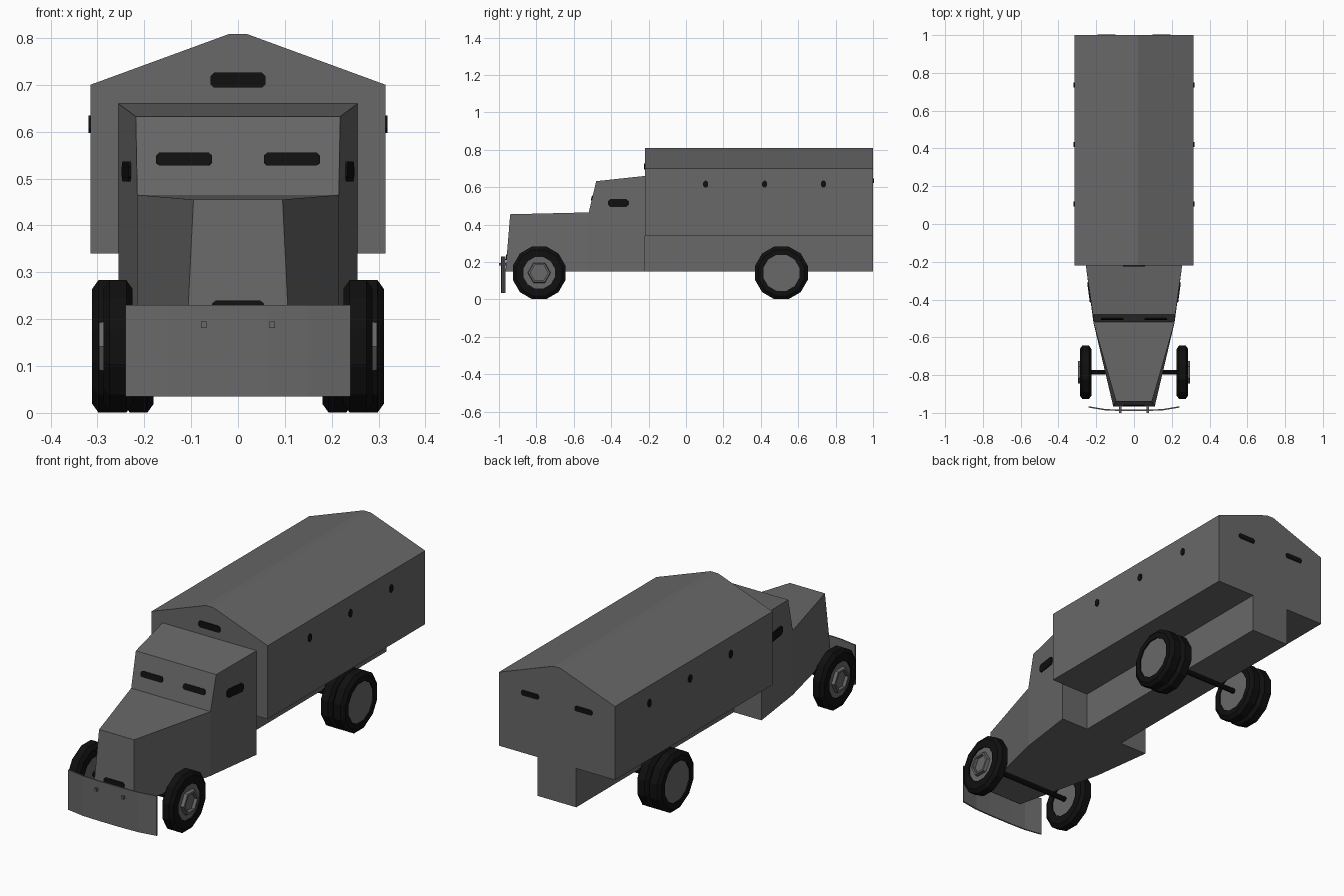
import bpy, bmesh, math
from mathutils import Vector, Matrix

if "Cube" in bpy.data.objects:
    bpy.data.objects.remove(bpy.data.objects["Cube"])


def material(name, rgb):
    m = bpy.data.materials.new(name)
    m.diffuse_color = (*rgb, 1)
    m.use_nodes = True
    m.node_tree.nodes["Principled BSDF"].inputs["Base Color"].default_value = m.diffuse_color
    return m


GREY = material("armour grey", (0.142, 0.138, 0.142))
BLACK = material("rubber black", (0.005, 0.005, 0.005))


def build(name, verts, faces, mat):
    bm = bmesh.new()
    vs = [bm.verts.new(v) for v in verts]
    for f in faces:
        bm.faces.new([vs[i] for i in f])
    bmesh.ops.recalc_face_normals(bm, faces=bm.faces)
    me = bpy.data.meshes.new(name)
    bm.to_mesh(me)
    bm.free()
    me.materials.append(mat)
    ob = bpy.data.objects.new(name, me)
    bpy.context.collection.objects.link(ob)
    return ob


def prism(name, outline, offset, mat):
    """Extrude a closed 3D outline along an offset vector."""
    n = len(outline)
    a = [Vector(p) for p in outline]
    verts = a + [p + Vector(offset) for p in a]
    faces = [range(n), range(n, 2 * n)]
    faces += [(i, (i + 1) % n, (i + 1) % n + n, i + n) for i in range(n)]
    return build(name, verts, faces, mat)


def lathe(name, profile, y, z, mat, sides=12, closed=False):
    """Turn an (x, radius) profile around an axle line along x."""
    n = len(profile)
    verts, faces = [], []
    for s in range(sides):
        t = 2 * math.pi * (s + 0.5) / sides
        verts += [(x, y + r * math.sin(t), z + r * math.cos(t)) for x, r in profile]
    for s in range(sides):
        p, q = s * n, (s + 1) % sides * n
        for i in range(n if closed else n - 1):
            j = (i + 1) % n
            faces.append((p + i, p + j, q + j, q + i))
    if not closed:
        faces += [[s * n for s in range(sides)], [s * n + n - 1 for s in range(sides)]]
    return build(name, verts, faces, mat)


def slit(name, centre, u, v, w, h):
    """Thin black viewing slit with clipped corners, lying along u and v."""
    c, u, v = Vector(centre), Vector(u).normalized(), Vector(v).normalized()
    n = u.cross(v) * 0.004
    k = h * 0.25
    a, b = w / 2, h / 2
    pts = [(-a, -b + k), (-a + k, -b), (a - k, -b), (a, -b + k),
           (a, b - k), (a - k, b), (-a + k, b), (-a, b - k)]
    return prism(name, [c + u * p + v * q - n for p, q in pts], n * 2, BLACK)


# Cargo body with pitched roof, and narrow lower hull
roof = [(-.315, .34), (.315, .34), (.315, .70), (.02, .808), (-.02, .808), (-.315, .70)]
prism("cargo_body", [(x, -.22, z) for x, z in roof], (0, 1.22, 0), GREY)
hull = [(-.105, .15), (.105, .15), (.105, .34), (-.105, .34)]
prism("lower_hull", [(x, -.22, z) for x, z in hull], (0, 1.22, 0), GREY)

# Cab and tapered bonnet: (y, z, half width) outline, mirrored
cab = [(-.22, .15, .255), (-.52, .15, .215), (-.965, .15, .11), (-.94, .455, .095),
       (-.52, .465, .215), (-.48, .632, .218), (-.22, .66, .255)]
verts = [(s * w, y, z) for s in (1, -1) for y, z, w in cab]
faces = [(i, (i + 1) % 7, (i + 1) % 7 + 7, i + 7) for i in range(7)]
for k in (0, 7):
    faces += [[i + k for i in (1, 2, 3, 4)], [i + k for i in (0, 1, 4, 5, 6)]]
build("cab", verts, faces, GREY)

# Front bumper plate, bent back at the ends
front = [(-.24, -.972), (-.15, -.987), (-.06, -.99), (.06, -.99), (.15, -.987), (.24, -.972)]
back = [(x, y + .007) for x, y in reversed(front)]
prism("bumper", [(x, y, .035) for x, y in front + back], (0, 0, .195), GREY)

for s in (-1, 1):
    # Bumper brackets
    b = [(-.006, -.007), (.006, -.007), (.006, .007), (-.006, .007)]
    prism("bumper_bracket", [(s * .073 + x, -1, .188 + z) for x, z in b], (0, .06, 0), GREY)

    # Viewing slits
    slit("windscreen_slit", (s * .115, -.502, .541), (1, 0, 0), (0, .04, .167), .12, .028)
    slit("cab_side_slit", (s * .237, -.362, .515), (s * .04, .3, 0), (0, 0, 1), .108, .042)
    slit("rear_slit", (s * .145, 1, .635), (1, 0, 0), (0, 0, 1), .095, .025)
    for y in (.105, .42, .735):
        slit("cargo_side_slit", (s * .315, y, .616), (0, 1, 0), (0, 0, 1), .026, .038)

    # Wheels: single at the front, twin at the rear
    for part, y, x0, x1, rd in (("front", -.785, .225, .287, .087),
                                ("rear_inner", .51, .18, .244, .1),
                                ("rear_outer", .51, .246, .311, .1)):
        tyre = [(x0, rd), (x0, .127), (x0 + .013, .146), (x1 - .013, .146), (x1, .127), (x1, rd)]
        lathe(part + "_tyre", [(s * x, r) for x, r in tyre], y, .142, BLACK, closed=True)
        lathe(part + "_disc", [(s * (x0 + .006), rd + .002), (s * (x1 - .006), rd + .002)],
              y, .142, GREY)
    ring = [(.28, .062), (.297, .058), (.297, .047), (.28, .047)]
    lathe("front_hub_ring", [(s * x, r) for x, r in ring], -.785, .142, GREY, 6, True)

slit("cargo_front_slit", (0, -.22, .71), (1, 0, 0), (0, 0, 1), .118, .032)
slit("grille_slit", (0, -.959, .225), (1, 0, 0), (0, .025, .305), .11, .03)

# Axles
lathe("front_axle", [(-.235, .013), (.235, .013)], -.785, .142, BLACK, 8)
lathe("rear_axle", [(-.19, .013), (.19, .013)], .51, .142, BLACK, 8)
